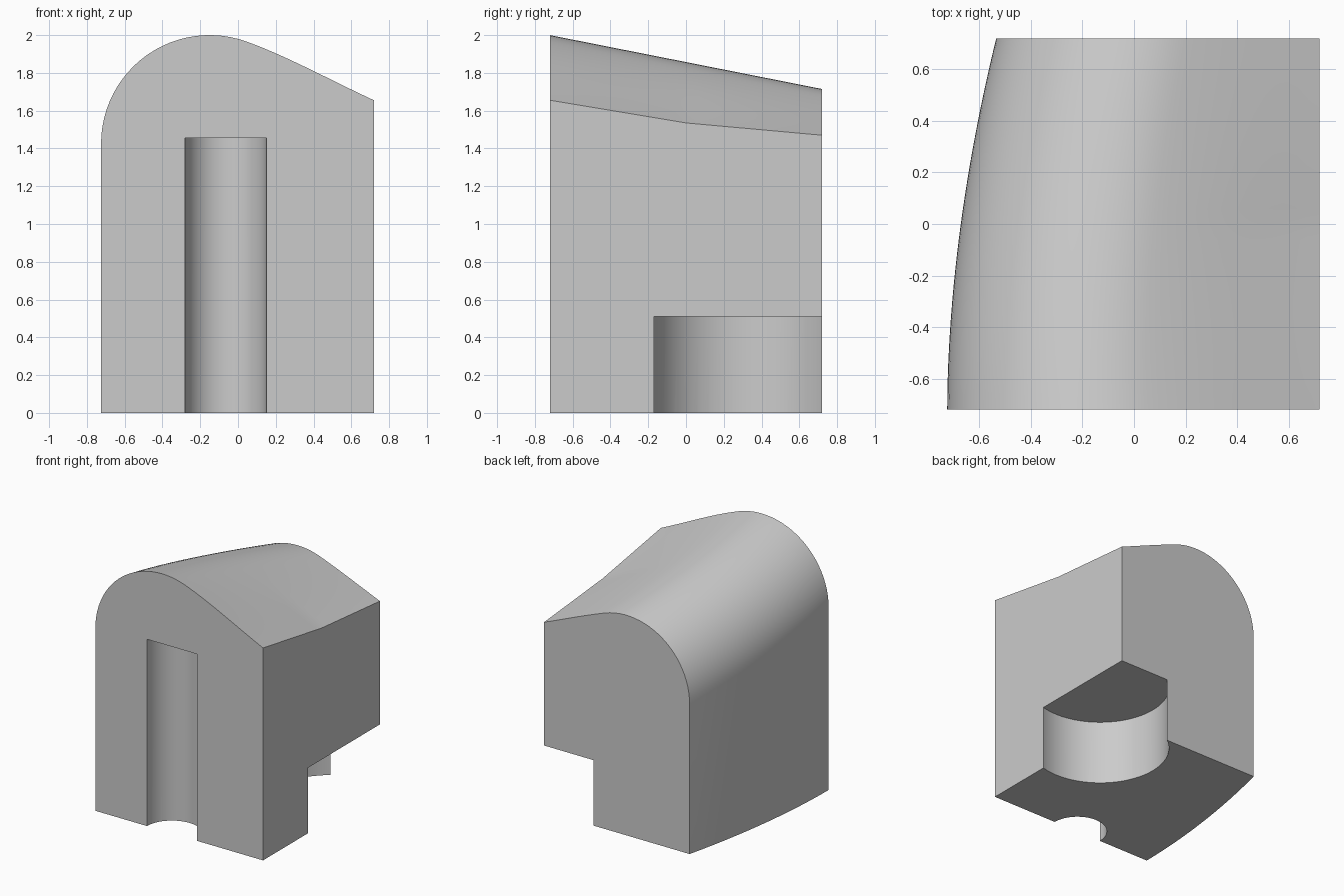
import bpy, bmesh, math
from mathutils import Vector

cube = bpy.data.objects.get("Cube")
if cube:
    bpy.data.objects.remove(cube, do_unlink=True)

grey = bpy.data.materials.new("light_grey")
grey.use_nodes = True
grey.diffuse_color = (0.6, 0.6, 0.6, 1)
grey.node_tree.nodes["Principled BSDF"].inputs["Base Color"].default_value = (0.6, 0.6, 0.6, 1)

HALF = 0.72       # half depth, and the straight side wall
ROWS = 24         # sections from front to back
ARC = 24          # steps round the shoulder
SLOPE = 14        # steps down the roof


def lerp(a, b, t):
    return a + (b - a) * t


def section(t):
    """Outline at depth t: curved wall, round shoulder, sloping roof, straight wall."""
    wall = -0.725 + 0.19 * t ** 1.85
    ridge = lerp(2.0, 1.715, t)
    eave = lerp(1.655, 1.535, t * 2) if t < 0.5 else lerp(1.535, 1.47, t * 2 - 1)
    r = lerp(0.575, 0.545, t)
    cx, cz = wall + r, ridge - r
    pts = [Vector((wall, 0))]
    for i in range(ARC + 1):
        a = math.radians(lerp(180, 70, i / ARC))
        pts.append(Vector((cx + r * math.cos(a), cz + r * math.sin(a))))
    # Roof blends out of the shoulder as a cubic curve
    p0, p3 = pts[-1], Vector((HALF, eave))
    run = p3.x - p0.x
    fall = (p0.y - p3.y) / run
    p1 = p0 + Vector((1, -0.364)) * run * 0.33
    p2 = p3 + Vector((-1, fall)) * run * 0.35
    for i in range(1, SLOPE + 1):
        u = i / SLOPE
        v = 1 - u
        pts.append(p0 * v**3 + p1 * 3 * v * v * u + p2 * 3 * v * u * u + p3 * u**3)
    pts.append(Vector((HALF, 0)))
    y = lerp(-HALF, HALF, t)
    return [(p.x, y, p.y) for p in pts]


def add_object(name, bm):
    bmesh.ops.recalc_face_normals(bm, faces=bm.faces)
    mesh = bpy.data.meshes.new(name)
    bm.to_mesh(mesh)
    bm.free()
    mesh.materials.append(grey)
    obj = bpy.data.objects.new(name, mesh)
    bpy.context.collection.objects.link(obj)
    return obj


# Body lofted from front to back
bm = bmesh.new()
rings = [[bm.verts.new(p) for p in section(i / ROWS)] for i in range(ROWS + 1)]
for a, b in zip(rings, rings[1:]):
    for i in range(len(a)):
        j = (i + 1) % len(a)
        bm.faces.new((a[i], a[j], b[j], b[i]))
bm.faces.new(rings[0])
bm.faces.new(rings[-1])
body = add_object("body", bm)


def cut_cylinder(name, x, y, radius, top):
    """Cut an upright round recess from the base up to the given height."""
    bm = bmesh.new()
    bmesh.ops.create_cone(bm, cap_ends=True, segments=96, radius1=radius,
                          radius2=radius, depth=top + 0.2)
    bmesh.ops.translate(bm, vec=(x, y, top / 2 - 0.1), verts=bm.verts)
    cutter = add_object(name, bm)
    cutter.hide_render = True
    mod = body.modifiers.new(name, 'BOOLEAN')
    mod.operation = 'DIFFERENCE'
    mod.solver = 'EXACT'
    mod.object = cutter
    bpy.context.view_layer.objects.active = body
    bpy.ops.object.modifier_apply(modifier=mod.name)
    bpy.data.objects.remove(cutter, do_unlink=True)


# Tall front groove and the round notch under the back corner
cut_cylinder("groove_cutter", -0.065, -HALF, 0.215, 1.455)
cut_cylinder("notch_cutter", 0.586, 0.314, 0.502, 0.51)

for o in bpy.context.selected_objects:
    o.select_set(False)
body.select_set(True)
bpy.context.view_layer.objects.active = body
bpy.ops.object.shade_smooth_by_angle(angle=math.radians(30))
